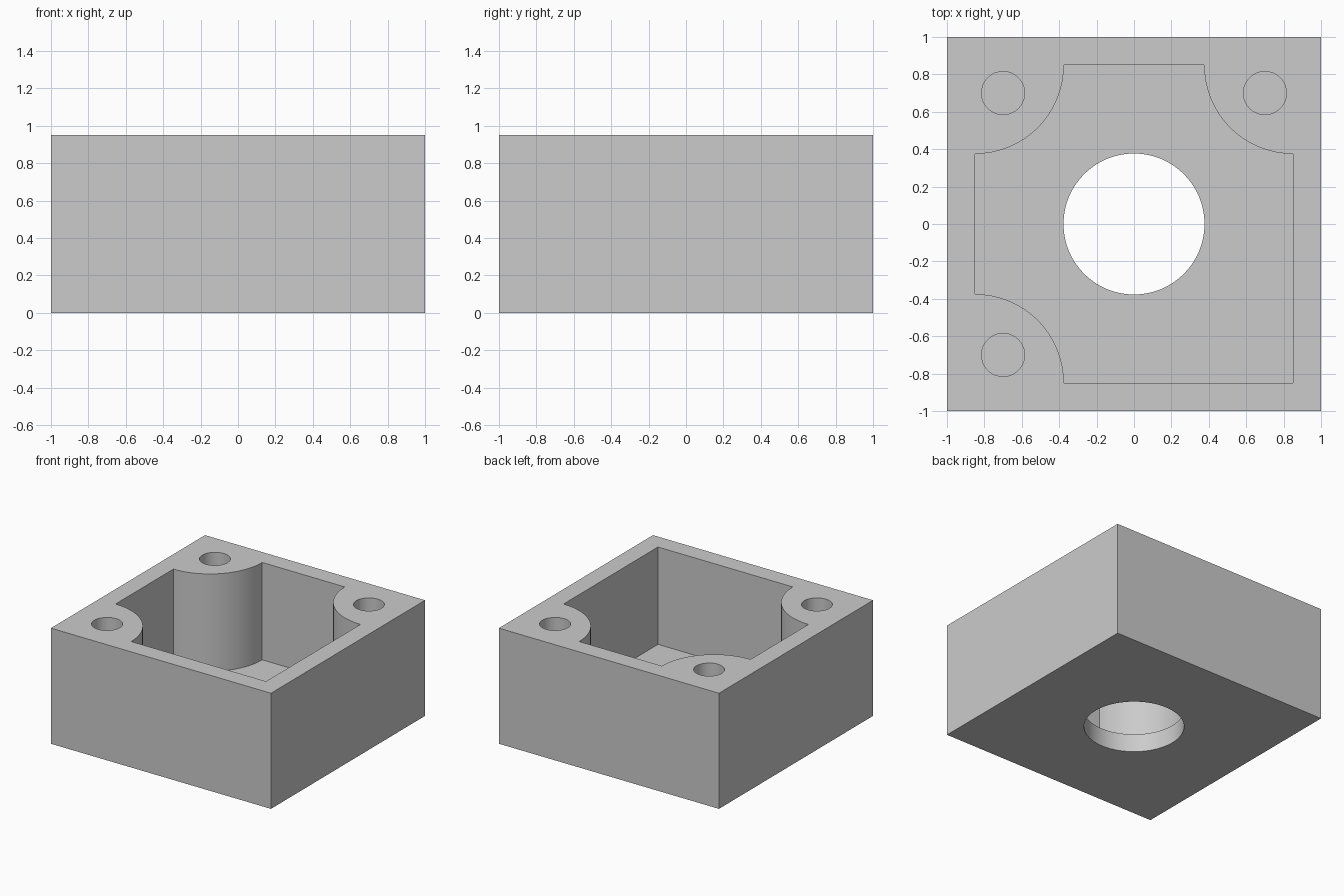
import bpy, bmesh, math

cube = bpy.data.objects.get("Cube")
if cube:
    bpy.data.objects.remove(cube, do_unlink=True)

HEIGHT, FLOOR = 0.95, 0.15
INNER, POST_R = 0.85, 0.475
HOLE_AT, HOLE_R = 0.7, 0.115
BORE_R = 0.377
POSTS = [(1, 1), (-1, 1), (-1, -1)]

grey = bpy.data.materials.new("plain grey")
grey.use_nodes = True
colour = (0.6, 0.6, 0.6, 1)
grey.diffuse_color = colour
grey.node_tree.nodes["Principled BSDF"].inputs["Base Color"].default_value = colour


def prism(name, outline, z0, z1):
    """Extrude a closed xy outline from z0 to z1."""
    bm = bmesh.new()
    face = bm.faces.new([bm.verts.new((x, y, z0)) for x, y in outline])
    top = bmesh.ops.extrude_face_region(bm, geom=[face])["geom"]
    verts = [v for v in top if isinstance(v, bmesh.types.BMVert)]
    bmesh.ops.translate(bm, verts=verts, vec=(0, 0, z1 - z0))
    bmesh.ops.recalc_face_normals(bm, faces=bm.faces)
    mesh = bpy.data.meshes.new(name)
    bm.to_mesh(mesh)
    bm.free()
    mesh.materials.append(grey)
    obj = bpy.data.objects.new(name, mesh)
    bpy.context.collection.objects.link(obj)
    return obj


def arc(cx, cy, r, start, sweep, n):
    return [(cx + r * math.cos(start + sweep * i / n),
             cy + r * math.sin(start + sweep * i / n)) for i in range(n + 1)]


def circle(cx, cy, r):
    return arc(cx, cy, r, 0, math.tau, 64)[:-1]


# Square outer block
housing = prism("housing", [(-1, -1), (1, -1), (1, 1), (-1, 1)], 0, HEIGHT)

# Cavity outline: rounded posts in three corners, one square corner
outline = []
for sx, sy in [(1, 1), (-1, 1), (-1, -1), (1, -1)]:
    if (sx, sy) in POSTS:
        start = math.atan2(-sy, -sx) + math.pi / 4
        outline += arc(sx * INNER, sy * INNER, POST_R, start, -math.pi / 2, 24)
    else:
        outline.append((sx * INNER, sy * INNER))

# Cavity, floor bore and blind screw holes
cutters = [prism("cavity_cutter", outline, FLOOR, HEIGHT + 0.1),
           prism("bore_cutter", circle(0, 0, BORE_R), -0.1, FLOOR + 0.1)]
for sx, sy in POSTS:
    cutters.append(prism("screw_hole_cutter",
                         circle(sx * HOLE_AT, sy * HOLE_AT, HOLE_R), FLOOR, HEIGHT + 0.1))

for cutter in cutters:
    cutter.hide_render = True
    cut = housing.modifiers.new(cutter.name, "BOOLEAN")
    cut.operation, cut.solver, cut.object = "DIFFERENCE", "EXACT", cutter

bpy.ops.object.select_all(action="DESELECT")
housing.select_set(True)
bpy.context.view_layer.objects.active = housing
for name in [m.name for m in housing.modifiers]:
    bpy.ops.object.modifier_apply(modifier=name)
for cutter in cutters:
    bpy.data.objects.remove(cutter, do_unlink=True)

# Smooth the round walls, keep the corners crisp
bpy.ops.object.shade_smooth_by_angle(angle=math.radians(30))
